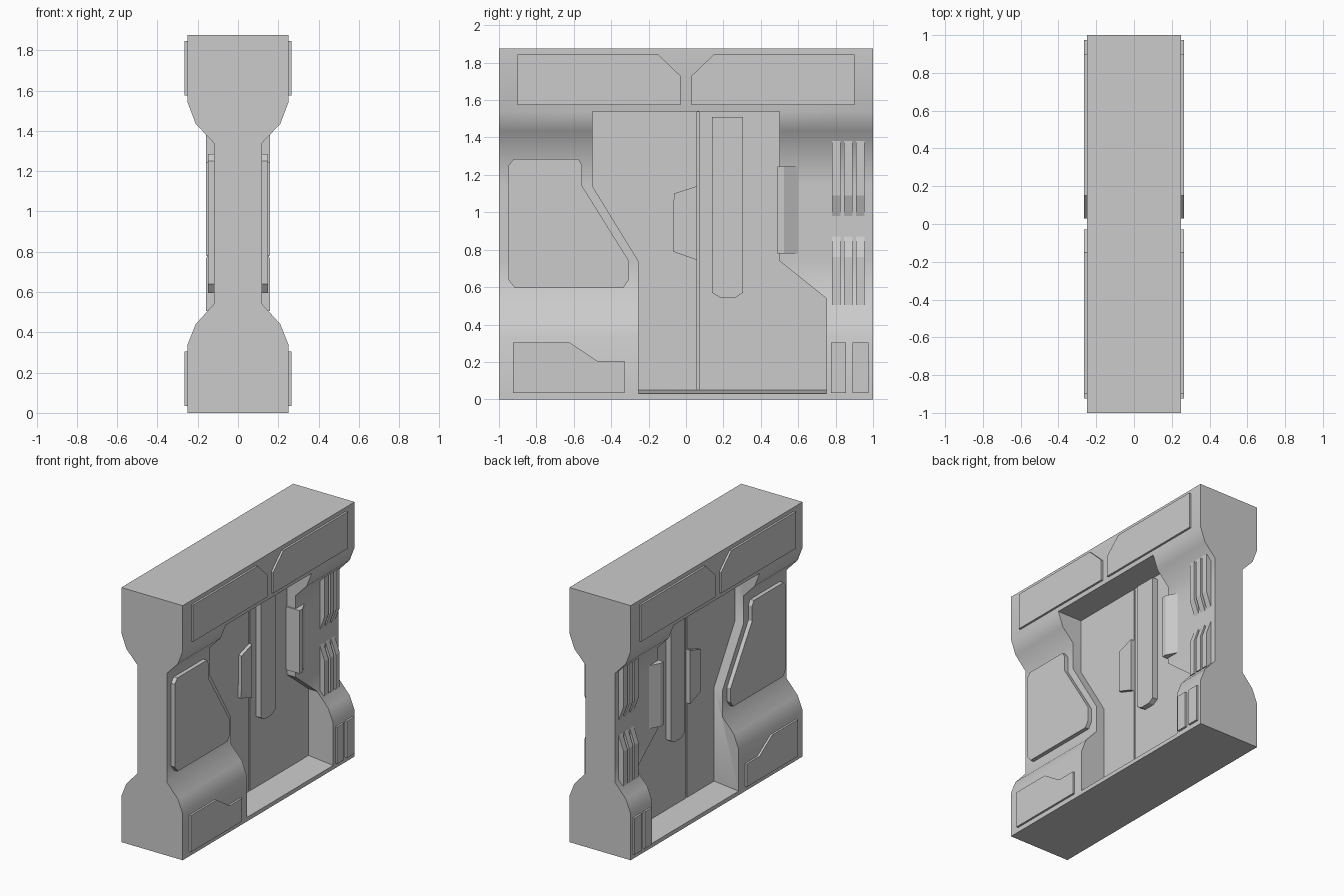
import bpy, bmesh, math

if "Cube" in bpy.data.objects:
    bpy.data.objects.remove(bpy.data.objects["Cube"])

grey = bpy.data.materials.new("light_grey")
grey.use_nodes = True
colour = (0.6, 0.6, 0.6, 1)
grey.diffuse_color = colour
grey.node_tree.nodes["Principled BSDF"].inputs["Base Color"].default_value = colour


def loft(name, ring_a, ring_b, mirror=True):
    """Solid between two matching rings of 3D points, mirrored across x."""
    bm = bmesh.new()
    a = [bm.verts.new(p) for p in ring_a]
    b = [bm.verts.new(p) for p in ring_b]
    bm.faces.new(a)
    bm.faces.new(b)
    for i in range(len(a)):
        j = (i + 1) % len(a)
        bm.faces.new((a[i], a[j], b[j], b[i]))
    bmesh.ops.recalc_face_normals(bm, faces=bm.faces)
    mesh = bpy.data.meshes.new(name)
    bm.to_mesh(mesh)
    bm.free()
    mesh.materials.append(grey)
    obj = bpy.data.objects.new(name, mesh)
    bpy.context.collection.objects.link(obj)
    if mirror:
        obj.modifiers.new("Mirror", 'MIRROR').use_mirror_merge = False
    return obj


def plate(name, outline, x0, x1):
    """Side plate from a (y, z) outline."""
    return loft(name, [(x0, y, z) for y, z in outline],
                [(x1, y, z) for y, z in outline])


def strip(name, profile, y0, y1, mirror=True):
    """Bar along y from an (x, z) profile."""
    return loft(name, [(x, y0, z) for x, z in profile],
                [(x, y1, z) for x, z in profile], mirror)


def rect(y0, y1, z0, z1):
    return [(y0, z0), (y1, z0), (y1, z1), (y0, z1)]


# Wall body, waisted in the middle
half = [(0.25, 0), (0.25, 0.34), (0.21, 0.44), (0.12, 0.54), (0.12, 0.74),
        (0.12, 1.14), (0.12, 1.34), (0.21, 1.435), (0.25, 1.54), (0.25, 1.875)]
wall = strip("wall", half + [(-x, z) for x, z in reversed(half)], -1, 1, False)

# Door recess with a slightly sloping sill, and the seam between door leaves
upper = [(0.75, 0.54), (0.5, 0.74), (0.5, 1.54), (-0.5, 1.54),
         (-0.5, 1.14), (-0.255, 0.74)]


def opening(x, sill):
    return [(x, y, z) for y, z in [(-0.255, sill), (0.75, sill)] + upper]


recess = loft("recess_cutter", opening(0.05, 0.05), opening(0.3, 0.025))
seam = plate("seam_cutter", rect(0.058, 0.07, 0.05, 1.535), 0.035, 0.1)
bpy.context.view_layer.objects.active = wall
for cutter in (recess, seam):
    cutter.hide_render = True
    cutter.hide_set(True)
    mod = wall.modifiers.new("Cut", 'BOOLEAN')
    mod.operation = 'DIFFERENCE'
    mod.solver = 'EXACT'
    mod.object = cutter
    bpy.ops.object.modifier_apply(modifier=mod.name)
bpy.ops.object.select_all(action='DESELECT')
wall.select_set(True)
bpy.ops.object.shade_smooth_by_angle(angle=math.radians(50))

# Upper plates, one each side of the middle
header = [(0.03, 1.575), (0.9, 1.575), (0.9, 1.845), (0.15, 1.845), (0.03, 1.73)]
plate("rear_header_plate", header, 0.24, 0.265)
plate("front_header_plate", [(-y, z) for y, z in header], 0.24, 0.265)

# Lower plates
plate("front_base_plate", [(-0.925, 0.035), (-0.33, 0.035), (-0.33, 0.205),
                           (-0.475, 0.205), (-0.625, 0.305), (-0.925, 0.305)],
      0.24, 0.265)
for i, (y0, y1) in enumerate([(0.775, 0.855), (0.89, 0.975)]):
    plate(f"rear_base_plate_{i + 1}", rect(y0, y1, 0.035, 0.305), 0.24, 0.265)

# Large middle panel
plate("side_panel", [(-0.95, 0.64), (-0.915, 0.595), (-0.335, 0.595),
                     (-0.305, 0.64), (-0.305, 0.74), (-0.555, 1.14),
                     (-0.555, 1.25), (-0.575, 1.285), (-0.92, 1.285),
                     (-0.95, 1.25)], 0.1, 0.15)

# Door bar and latch plate
plate("door_bar", [(0.14, 0.57), (0.18, 0.545), (0.265, 0.545), (0.305, 0.57),
                   (0.305, 1.51), (0.14, 1.51)], 0.03, 0.09)
plate("door_latch", [(-0.07, 0.79), (0.058, 0.745), (0.058, 1.14),
                     (-0.065, 1.1)], 0.03, 0.075)

# Control box on the recess edge, with a sloping rear side
box = [(0.05, 0.49), (0.16, 0.49), (0.16, 0.525), (0.12, 0.6), (0.05, 0.6)]
loft("control_box", [(x, y, 0.78) for x, y in box], [(x, y, 1.245) for x, y in box])

# Vertical ribs in two tapered rows
for i in range(3):
    y = 0.78 + 0.065 * i
    strip(f"upper_rib_{i + 1}", [(0.1, 0.98), (0.12, 0.98), (0.16, 1.09),
                                 (0.16, 1.38), (0.1, 1.38)], y, y + 0.045)
    strip(f"lower_rib_{i + 1}", [(0.1, 0.505), (0.16, 0.505), (0.16, 0.76),
                                 (0.12, 0.87), (0.1, 0.87)], y, y + 0.045)
